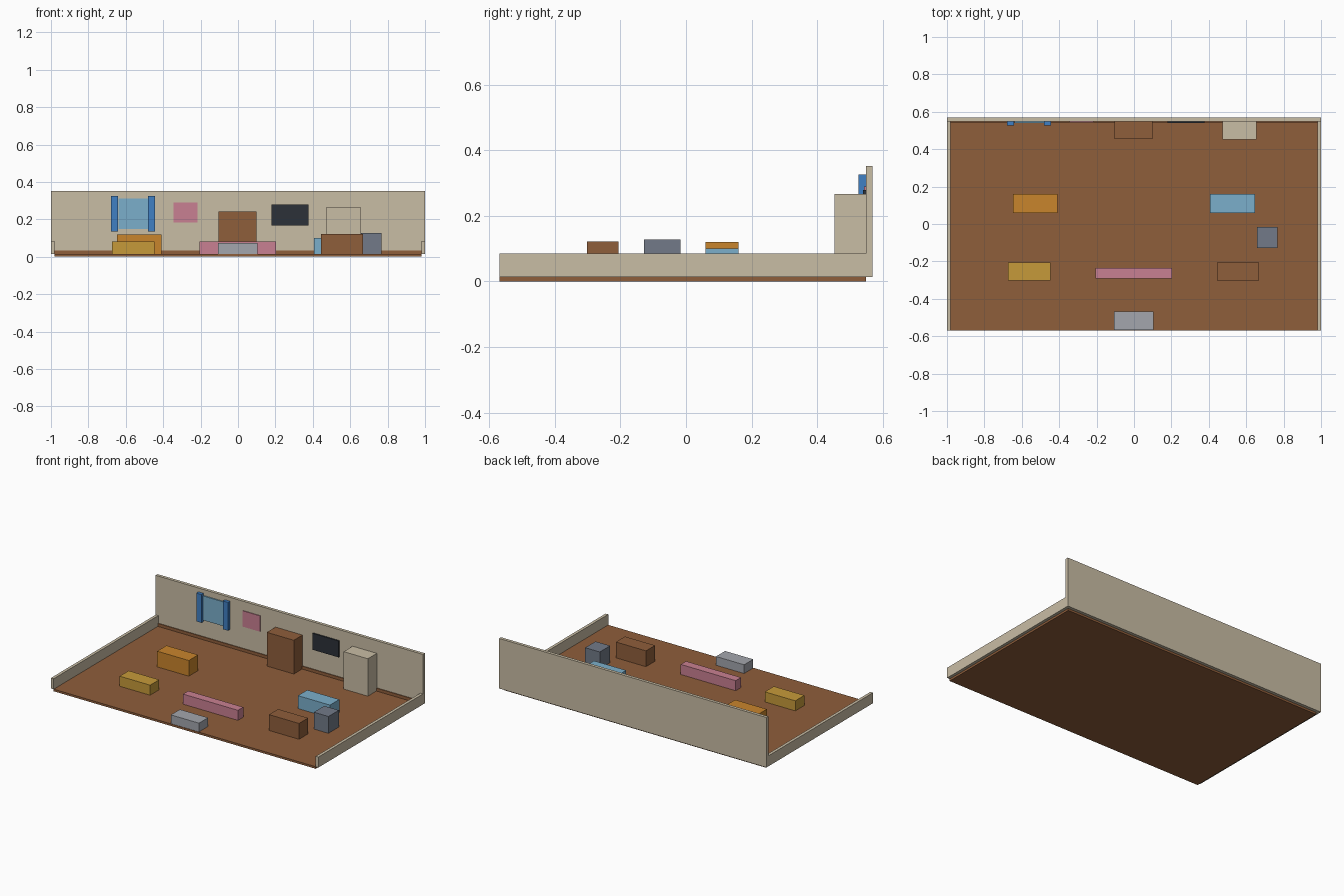
import bpy

if "Cube" in bpy.data.objects:
    bpy.data.objects.remove(bpy.data.objects["Cube"])


def material(name, rgb):
    # convert display colour (0-255) to linear
    lin = []
    for c in rgb:
        c /= 255
        lin.append(c / 12.92 if c <= 0.04045 else ((c + 0.055) / 1.055) ** 2.4)
    m = bpy.data.materials.new(name)
    m.diffuse_color = (*lin, 1)
    m.use_nodes = True
    m.node_tree.nodes["Principled BSDF"].inputs["Base Color"].default_value = m.diffuse_color
    return m


brown = material("wood_brown", (143, 94, 59))
beige = material("wall_beige", (201, 189, 165))
orange = material("orange", (201, 133, 44))
yellow = material("mustard", (198, 154, 58))
pink = material("pink", (201, 128, 146))
sky = material("light_blue", (123, 175, 203))
blue = material("curtain_blue", (64, 128, 196))
slate = material("slate_grey", (114, 122, 136))
silver = material("light_grey", (163, 166, 173))
dark = material("screen_black", (44, 49, 56))


def box(name, x, y, z, mat):
    """Box from (min, max) ranges on each axis."""
    bpy.ops.mesh.primitive_cube_add(size=1)
    ob = bpy.context.object
    ob.name = name
    ob.location = [(a + b) / 2 for a, b in (x, y, z)]
    ob.scale = [b - a for a, b in (x, y, z)]
    bpy.ops.object.transform_apply(location=True, rotation=False, scale=True)
    ob.data.materials.append(mat)
    return ob


FLOOR = 0.014   # top of the floor slab
BACK = 0.548    # inner face of the back wall

# Room shell
box("floor", (-0.98, 0.98), (-0.569, BACK), (0, FLOOR), brown)
box("back_wall", (-1, 1), (BACK, 0.569), (FLOOR, 0.352), beige)
for side, x in (("left", (-1, -0.98)), ("right", (0.98, 1))):
    box(side + "_wall", x, (-0.569, BACK), (FLOOR, 0.085), beige)
box("baseboard", (-0.98, 0.98), (BACK - 0.005, BACK), (FLOOR, 0.034), brown)

# Wall-mounted pieces
box("window", (-0.64, -0.48), (0.540, BACK), (0.148, 0.312), sky)
for side, x in (("left", (-0.68, -0.642)), ("right", (-0.481, -0.443))):
    box(side + "_curtain", x, (0.526, BACK), (0.135, 0.326), blue)
box("poster", (-0.345, -0.217), (0.543, BACK), (0.182, 0.289), pink)
box("television", (0.18, 0.376), (0.539, BACK), (0.168, 0.279), dark)

# Free-standing furniture: x range, y range, top height, colour
furniture = {
    "wardrobe": ((-0.103, 0.099), (0.455, BACK), 0.242, brown),
    "tall_cupboard": ((0.474, 0.655), (0.452, BACK), 0.267, beige),
    "orange_sofa": ((-0.647, -0.41), (0.06, 0.16), 0.12, orange),
    "blue_chest": ((0.406, 0.646), (0.06, 0.16), 0.101, sky),
    "armchair": ((0.657, 0.766), (-0.128, -0.017), 0.128, slate),
    "desk": ((0.443, 0.668), (-0.302, -0.205), 0.121, brown),
    "mustard_bench": ((-0.674, -0.446), (-0.302, -0.205), 0.082, yellow),
    "pink_bench": ((-0.207, 0.204), (-0.292, -0.235), 0.082, pink),
    "doorstep_seat": ((-0.106, 0.104), (-0.566, -0.469), 0.073, silver),
}
for name, (x, y, top, mat) in furniture.items():
    box(name, x, y, (FLOOR, top), mat)
